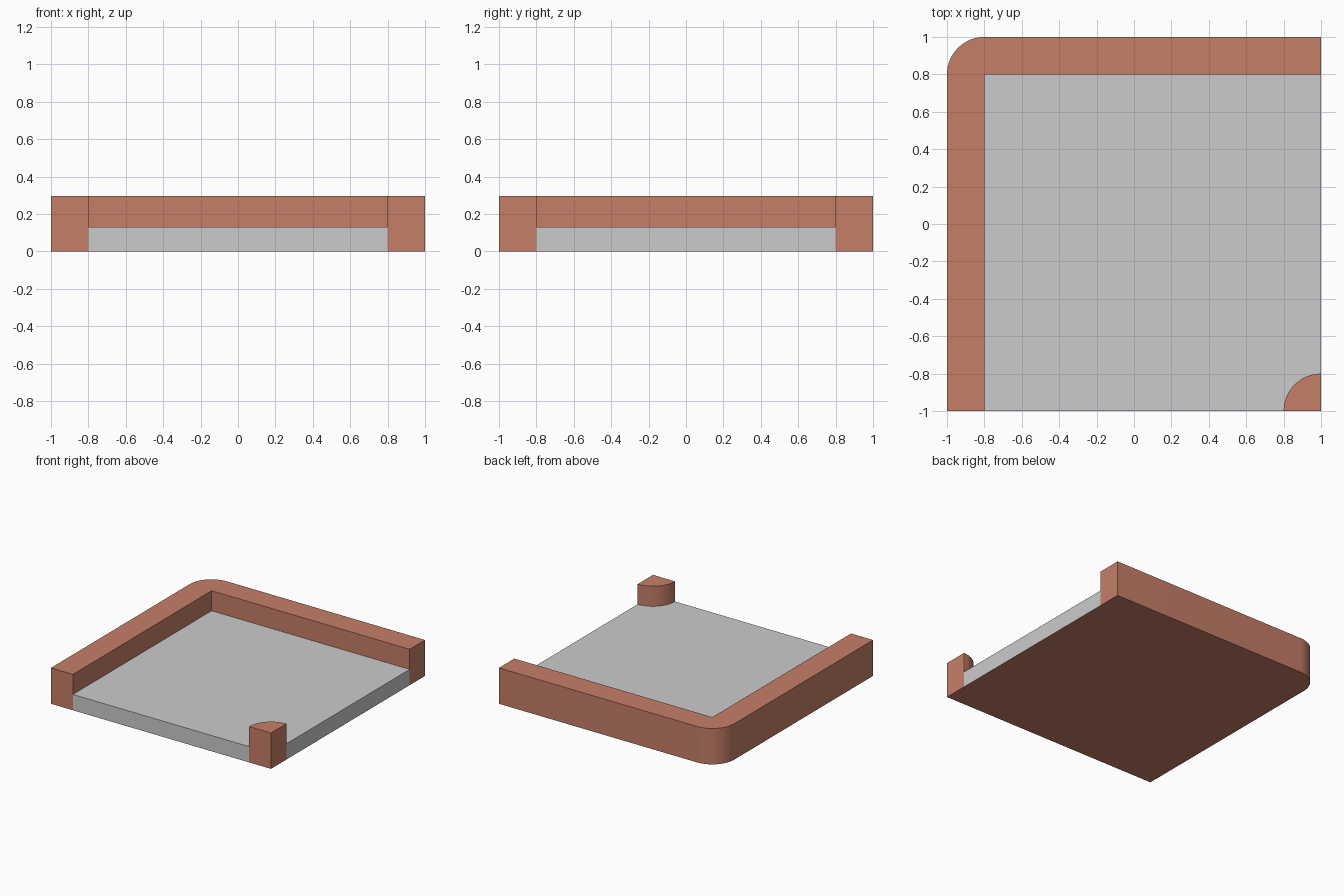
import bpy, bmesh, math

if "Cube" in bpy.data.objects:
    bpy.data.objects.remove(bpy.data.objects["Cube"])

HALF, INNER, R = 1.0, 0.8, 0.2      # tile half size, kerb inner line, corner radius
ROAD_Z, KERB_Z = 0.13, 0.295

brick = bpy.data.materials.new("brick")
brick.diffuse_color = (0.56, 0.21, 0.14, 1)
brick.use_nodes = True
brick.node_tree.nodes["Principled BSDF"].inputs["Base Color"].default_value = brick.diffuse_color


def arc(cx, cy, n=16):
    """Quarter circle running from 90 to 180 degrees."""
    return [(cx + R * math.cos(a), cy + R * math.sin(a))
            for a in (math.pi / 2 * (1 + i / n) for i in range(n + 1))]


def part(name, cap, cap_z, walls, material=None):
    """Flat cap polygon plus vertical walls, each a (path, bottom, top)."""
    bm = bmesh.new()
    bm.faces.new([bm.verts.new((x, y, cap_z)) for x, y in cap])
    for path, z0, z1 in walls:
        low = [bm.verts.new((x, y, z0)) for x, y in path]
        high = [bm.verts.new((x, y, z1)) for x, y in path]
        for i in range(len(path) - 1):
            bm.faces.new((low[i], low[i + 1], high[i + 1], high[i]))
    bmesh.ops.remove_doubles(bm, verts=bm.verts, dist=1e-5)
    mesh = bpy.data.meshes.new(name)
    bm.to_mesh(mesh)
    bm.free()
    obj = bpy.data.objects.new(name, mesh)
    bpy.context.collection.objects.link(obj)
    if material:
        mesh.materials.append(material)
    bpy.ops.object.select_all(action='DESELECT')
    obj.select_set(True)
    bpy.context.view_layer.objects.active = obj
    bpy.ops.object.shade_smooth_by_angle(angle=math.radians(30))
    return obj


outer_arc = arc(-INNER, INNER)
post_arc = arc(HALF, -HALF)

# L-shaped raised kerb with a rounded outer corner
outer = [(HALF, INNER), (HALF, HALF)] + outer_arc + [(-HALF, -HALF), (-INNER, -HALF)]
inner = [(-INNER, -HALF), (-INNER, INNER), (HALF, INNER)]
ends = [([outer[-1], inner[0]], 0, ROAD_Z)]
part("kerb", outer + [(-INNER, INNER)], KERB_Z,
     [(outer, 0, KERB_Z), (inner, ROAD_Z, KERB_Z)], brick)

# Quarter-round kerb in the opposite corner
post_sides = [(INNER, -HALF), (HALF, -HALF), (HALF, -INNER)]
part("corner_kerb", [(HALF, -HALF)] + post_arc, KERB_Z,
     [(post_sides, 0, KERB_Z), (post_arc, ROAD_Z, KERB_Z)], brick)

# Road surface with its two open edges
part("road", [(-INNER, -HALF)] + post_arc[::-1] + [(HALF, INNER), (-INNER, INNER)], ROAD_Z,
     [([(-INNER, -HALF), (INNER, -HALF)], 0, ROAD_Z),
      ([(HALF, -INNER), (HALF, INNER)], 0, ROAD_Z)])

# Underside, facing down
base = [(-HALF, -HALF), (HALF, -HALF), (HALF, HALF)] + outer_arc
part("underside", base[::-1], 0, [], brick)
